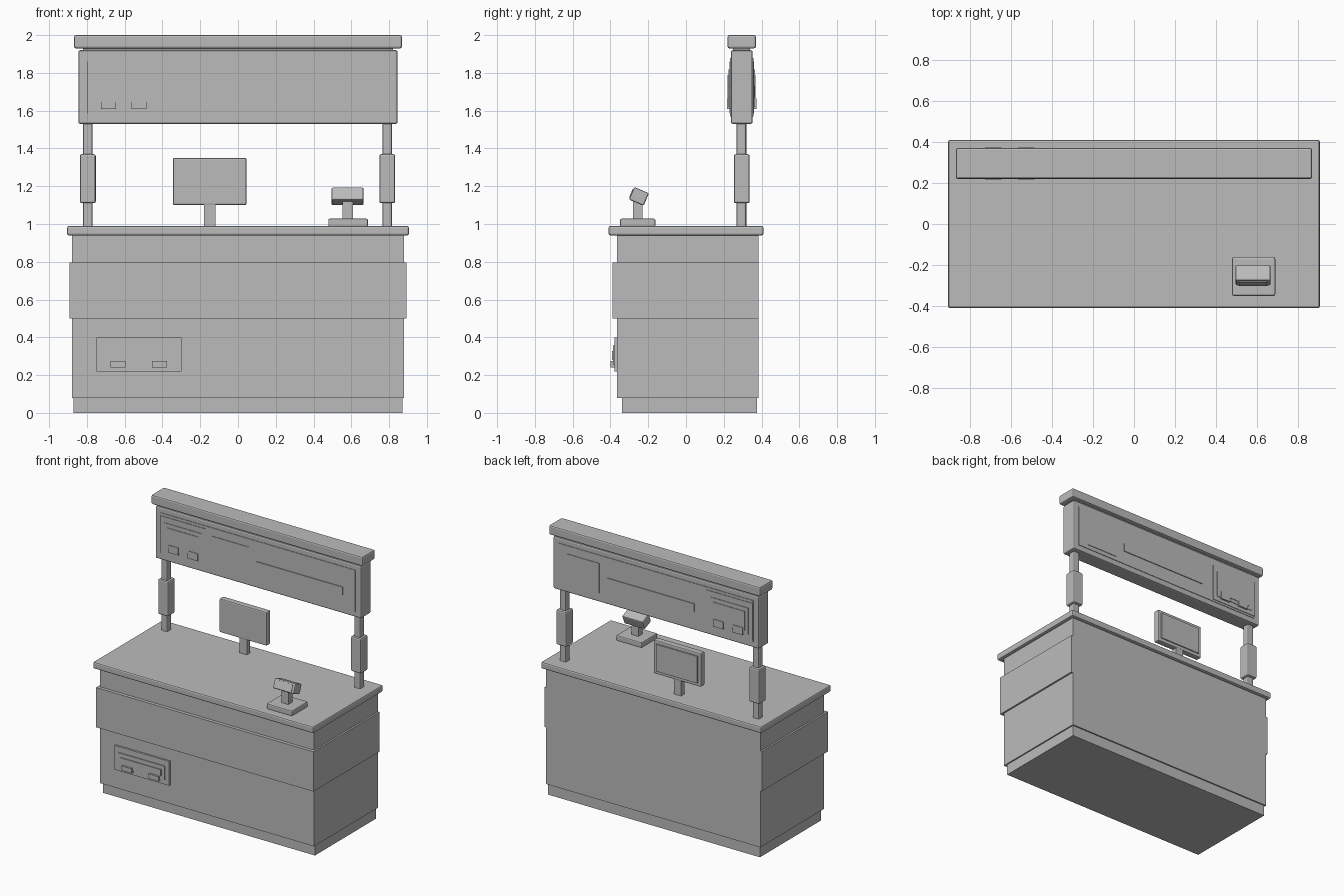
import bpy
from mathutils import Matrix, Vector
import bmesh

old = bpy.data.objects.get("Cube")
if old:
    bpy.data.objects.remove(old)

grey = bpy.data.materials.new("plain grey")
grey.use_nodes = True
COLOUR = (0.5, 0.5, 0.5, 1)
grey.diffuse_color = COLOUR
grey.node_tree.nodes["Principled BSDF"].inputs["Base Color"].default_value = COLOUR


def box(name, x, y, z, bevel=0.0, tilt=0.0):
    """Box from (min, max) ranges, optionally bevelled and tilted about x."""
    spans = (x, y, z)
    size = [max(s) - min(s) for s in spans]
    bm = bmesh.new()
    bmesh.ops.create_cube(bm, size=1, matrix=Matrix.Diagonal((*size, 1)))
    mesh = bpy.data.meshes.new(name)
    bm.to_mesh(mesh)
    bm.free()
    mesh.materials.append(grey)
    ob = bpy.data.objects.new(name, mesh)
    ob.location = Vector([sum(s) / 2 for s in spans])
    ob.rotation_euler.x = tilt
    bpy.context.collection.objects.link(ob)
    if bevel:
        mod = ob.modifiers.new("bevel", "BEVEL")
        mod.width = bevel
        mod.segments = 2
    return ob


def wide(half):
    return (-half, half)


# Counter
box("plinth", wide(0.87), (-0.34, 0.375), (0, 0.09))
box("counter_body", wide(0.88), (-0.365, 0.385), (0.08, 0.945))
box("counter_band", wide(0.893), (-0.39, 0.384), (0.5, 0.795))
box("countertop", wide(0.905), wide(0.41), (0.94, 0.99), 0.01)

# Posts with sleeves
for side, cx in (("right", -0.795), ("left", 0.79)):
    box(side + "_post", (cx - 0.026, cx + 0.026), (0.267, 0.319), (0.98, 1.55), 0.01)
    box(side + "_sleeve", (cx - 0.042, cx + 0.042), (0.253, 0.337), (1.11, 1.37), 0.01)

# Overhead sign
SIGN_FRONT, SIGN_BACK = 0.237, 0.353
box("sign_panel", wide(0.845), (SIGN_FRONT, SIGN_BACK), (1.53, 1.92), 0.01)
box("sign_spacer", wide(0.82), (0.25, 0.34), (1.91, 1.94))
box("sign_cap", wide(0.868), (0.22, 0.37), (1.93, 2.0), 0.01)


def plate(name, surface, out, depth, x, z):
    """Thin plate standing off a wall; out is -1 for front, 1 for back."""
    box(name, x, (surface - out * 0.002, surface + out * depth), z)


def picture(name, surface, out, step, x, z, feet):
    """Stack of shrinking plates with two small blocks at the bottom."""
    for i, inset in enumerate((0, 0.035, 0.06)):
        plate(f"{name}_layer_{i}", surface, out, step * (i + 2),
              (x[0] + inset, x[1] - inset), (z[0] + inset, z[1] - inset * 1.2))
    foot_z, foot_height, centres = feet
    for i, c in enumerate(centres):
        plate(f"{name}_block_{i}", surface, out, step * 5,
              (c - 0.04, c + 0.04), (foot_z, foot_z + foot_height))


# Raised sign plates on both faces
for face, surface, out, card, bar in (
        ("front", SIGN_FRONT, -1, (-0.38, -0.075), (-0.01, 0.7)),
        ("back", SIGN_BACK, 1, (0.46, 0.72), (-0.32, 0.39))):
    plate(face + "_sign_board", surface, out, 0.004, wide(0.8), (1.57, 1.88))
    plate(face + "_sign_card", surface, out, 0.008, card, (1.6, 1.82))
    plate(face + "_sign_bar", surface, out, 0.01, bar, (1.67, 1.73))
    picture(face + "_sign_picture", surface, out, 0.004, (-0.8, -0.42),
            (1.585, 1.86), (1.61, 0.055, (-0.685, -0.525)))

# Plaque on the counter front
picture("counter_plaque", -0.365, -1, 0.007, (-0.75, -0.3), (0.22, 0.4),
        (0.24, 0.035, (-0.635, -0.415)))

# Monitor facing the back
box("monitor_stand", (-0.18, -0.12), (0.275, 0.315), (0.98, 1.13))
box("monitor_case", (-0.345, 0.045), (0.272, 0.318), (1.1, 1.35), 0.008)
plate("monitor_screen", 0.318, 1, 0.008, (-0.32, 0.02), (1.125, 1.325))

# Card reader
box("reader_base", (0.478, 0.688), (-0.35, -0.162), (0.985, 1.028), 0.008)
box("reader_stem", (0.553, 0.609), (-0.28, -0.23), (1.02, 1.14))
TILT = -0.4
centre = Vector((0.58, -0.249, 1.146))
box("reader_head", (0.495, 0.665), (centre.y - 0.042, centre.y + 0.042),
    (centre.z - 0.036, centre.z + 0.036), 0.008, TILT)
screen = box("reader_screen", (0.512, 0.648), (-0.004, 0.004), (-0.025, 0.025), 0, TILT)
screen.location = centre + Matrix.Rotation(TILT, 3, "X") @ Vector((0, -0.042, 0))
